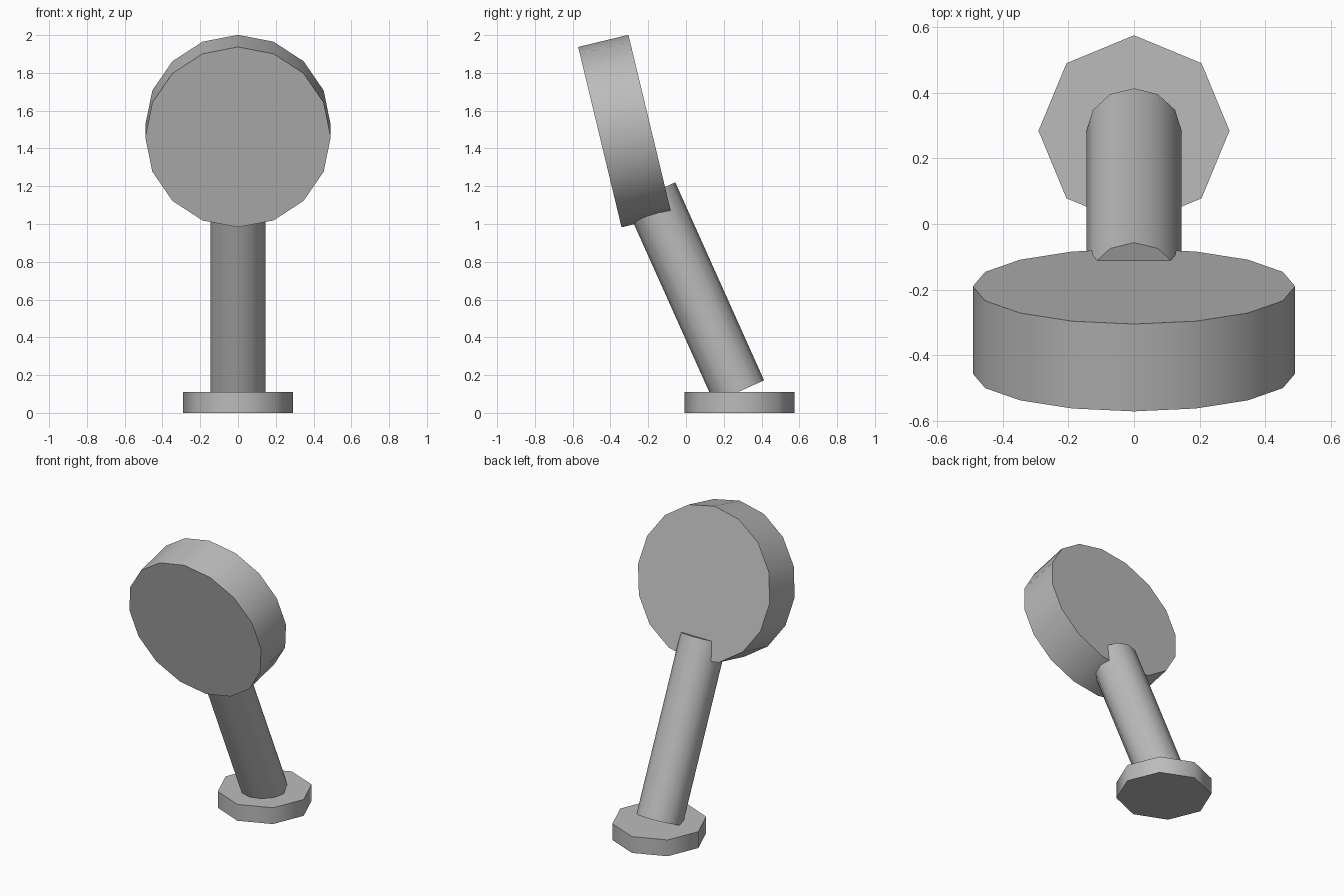
import bpy
import math
from mathutils import Vector

cube = bpy.data.objects.get("Cube")
if cube:
    bpy.data.objects.remove(cube, do_unlink=True)

grey = bpy.data.materials.new("plain grey")
grey.use_nodes = True
colour = (0.5, 0.5, 0.5, 1)
grey.diffuse_color = colour
grey.node_tree.nodes["Principled BSDF"].inputs["Base Color"].default_value = colour


def rod(name, sides, radius, start, end):
    """Capped cylinder between two points (y, z) in the middle plane."""
    a, b = Vector((0, *start)), Vector((0, *end))
    axis = b - a
    tilt = math.atan2(-axis.y, axis.z)
    bpy.ops.mesh.primitive_cylinder_add(
        vertices=sides, radius=radius, depth=axis.length,
        location=(a + b) / 2, rotation=(tilt, 0, 0))
    obj = bpy.context.object
    obj.name = name
    obj.data.materials.append(grey)
    bpy.ops.object.shade_smooth_by_angle(angle=math.radians(50))
    return obj


# Octagonal foot
rod("base", 8, 0.291, (0.284, 0), (0.284, 0.11))

# Leaning post
rod("post", 12, 0.145, (0.281, 0.113), (-0.189, 1.161))

# Tilted round head, facing forward and slightly down
rod("head_disc", 16, 0.491, (-0.19, 1.524), (-0.456, 1.46))
